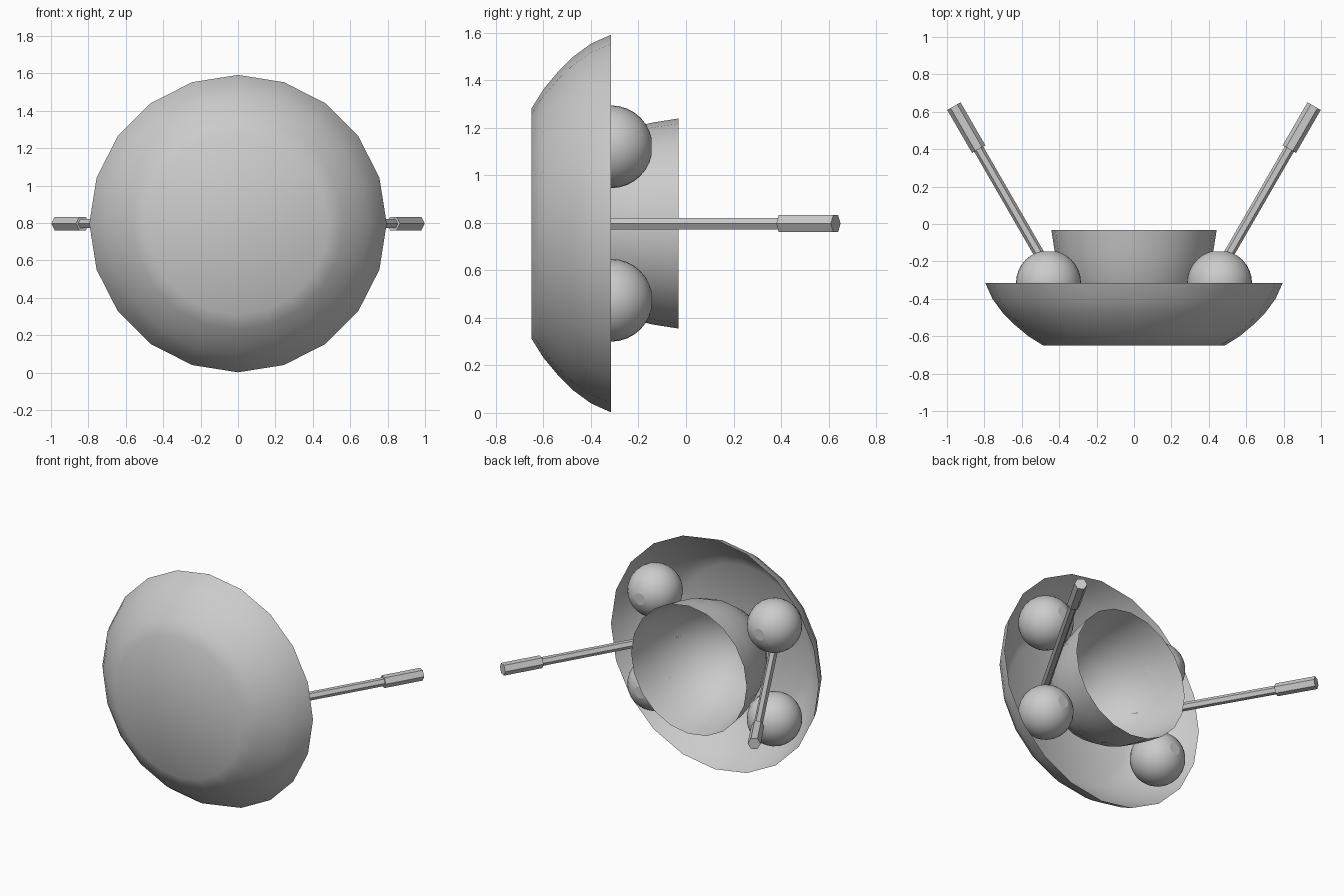
import bpy, bmesh, math
from mathutils import Matrix, Vector

if "Cube" in bpy.data.objects:
    bpy.data.objects.remove(bpy.data.objects["Cube"])

CZ = 0.797  # height of the main axis


def finish(name, bm, angle=40):
    bmesh.ops.recalc_face_normals(bm, faces=bm.faces)
    me = bpy.data.meshes.new(name)
    bm.to_mesh(me)
    bm.free()
    ob = bpy.data.objects.new(name, me)
    bpy.context.collection.objects.link(ob)
    bpy.ops.object.select_all(action='DESELECT')
    ob.select_set(True)
    bpy.context.view_layer.objects.active = ob
    bpy.ops.object.shade_smooth_by_angle(angle=math.radians(angle))
    return ob


def lathe(name, profile, sides, centre=(0, 0, CZ), angle=40):
    """Revolve (radius, y) points around the y axis; the first ring is capped."""
    bm = bmesh.new()
    rings = []
    for r, y in profile:
        rings.append([bm.verts.new((centre[0] + r * math.sin(2 * math.pi * i / sides),
                                    centre[1] + y,
                                    centre[2] + r * math.cos(2 * math.pi * i / sides)))
                      for i in range(sides)])
    for a, b in zip(rings, rings[1:]):
        for i in range(sides):
            j = (i + 1) % sides
            bm.faces.new((a[i], a[j], b[j], b[i]))
    bm.faces.new(rings[0])
    return finish(name, bm, angle)


# Wide open dish with flat front disc
lathe("dish", [(0.485, -0.65), (0.565, -0.60), (0.637, -0.54), (0.702, -0.475),
               (0.757, -0.40), (0.795, -0.315)], 20, angle=35)

# Deep inner cup, open to the back
lathe("inner_cup", [(0.05, -0.625), (0.16, -0.585), (0.27, -0.50), (0.345, -0.39),
                    (0.395, -0.27), (0.425, -0.14), (0.442, -0.032)], 20, angle=60)

# Four balls with a small flat at the back
for sx, side in ((-1, "left"), (1, "right")):
    for sz, level in ((-1, "lower"), (1, "upper")):
        bm = bmesh.new()
        bmesh.ops.create_uvsphere(bm, u_segments=32, v_segments=16, radius=0.174)
        cut = bmesh.ops.bisect_plane(bm, geom=bm.verts[:] + bm.edges[:] + bm.faces[:],
                                     plane_co=(0, 0, 0.169), plane_no=(0, 0, 1),
                                     clear_outer=True)
        bmesh.ops.holes_fill(bm, edges=[e for e in bm.edges if e.is_boundary])
        bm.transform(Matrix.Translation((sx * 0.457, -0.315, CZ + sz * 0.323))
                     @ Matrix.Rotation(-math.pi / 2, 4, 'X'))
        finish(level + "_" + side + "_ball", bm, 12.5)


# Splayed hexagonal rods with thicker tips
def hex_bar(name, sx, t0, t1, radius):
    tip = Vector((sx * 0.963, 0.63, CZ))
    d = Vector((-sx * 0.5, -math.sqrt(0.75), 0))
    bm = bmesh.new()
    bmesh.ops.create_cone(bm, cap_ends=True, segments=6, radius1=radius,
                          radius2=radius, depth=t1 - t0)
    zc = d
    xc = Vector((0, 0, 1)).cross(d)   # hex corners lie sideways, flats up and down
    yc = zc.cross(xc)
    rot = Matrix((yc, xc * -1, zc)).transposed().to_4x4()
    # the primitive's corners start on local y
    bm.transform(Matrix.Translation(tip + d * (t0 + t1) / 2) @ rot)
    finish(name, bm, 30)


for sx, side in ((-1, "left"), (1, "right")):
    hex_bar(side + "_rod", sx, 0.2, 1.46, 0.028)
    hex_bar(side + "_rod_tip", sx, 0.0, 0.265, 0.041)
